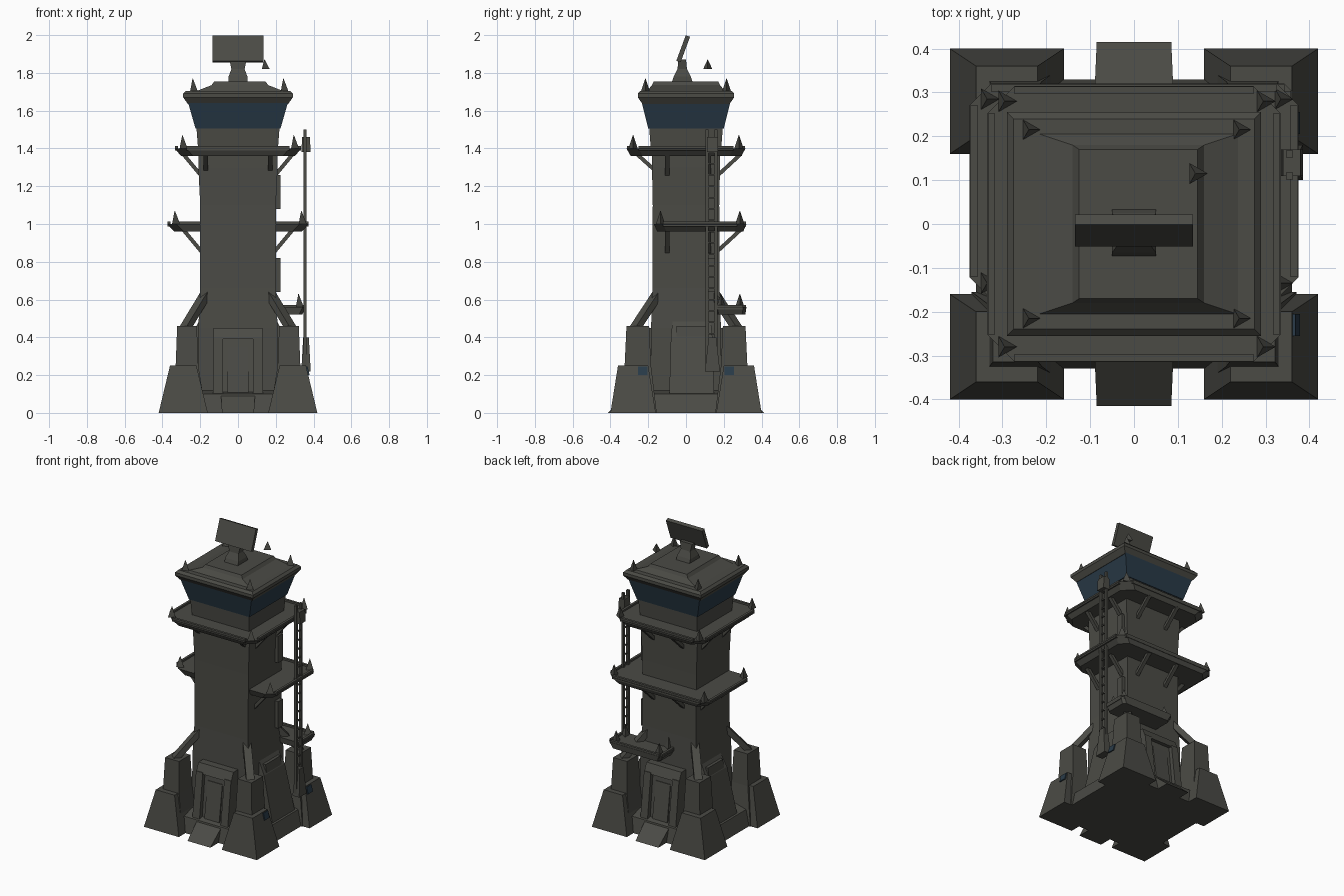
import bpy, bmesh, math
from itertools import product
from mathutils import Vector

default_cube = bpy.data.objects.get("Cube")
if default_cube:
    bpy.data.objects.remove(default_cube, do_unlink=True)


def material(name, red, green, blue):
    made = bpy.data.materials.new(name)
    made.use_nodes = True
    made.diffuse_color = (red, green, blue, 1)
    shader = made.node_tree.nodes["Principled BSDF"]
    shader.inputs["Base Color"].default_value = made.diffuse_color
    return made


STONE = material("dark grey stone", .07, .07, .06)
GLASS = material("dark blue glass", .022, .043, .065)
SIDES = (-1, 1)
CORNERS = list(product(SIDES, SIDES))


def loft(name, rings, paint=STONE):
    """Skin a stack of matching point rings and cap both ends."""
    mesh_builder = bmesh.new()
    loops = [[mesh_builder.verts.new(point) for point in ring] for ring in rings]
    for lower, upper in zip(loops, loops[1:]):
        for i in range(len(lower)):
            mesh_builder.faces.new((lower[i - 1], lower[i], upper[i], upper[i - 1]))
    mesh_builder.faces.new(loops[0])
    mesh_builder.faces.new(loops[-1])
    bmesh.ops.recalc_face_normals(mesh_builder, faces=mesh_builder.faces)
    mesh = bpy.data.meshes.new(name)
    mesh_builder.to_mesh(mesh)
    mesh_builder.free()
    mesh.materials.append(paint)
    part = bpy.data.objects.new(name, mesh)
    bpy.context.collection.objects.link(part)


def outline(width, depth, height, x=0, y=0, cut=0):
    """Rectangle of half width and half depth, its corners cut off if asked."""
    points = []
    for sx, sy in ((-1, -1), (1, -1), (1, 1), (-1, 1)):
        along_x = (x + sx * (width - cut), y + sy * depth, height)
        along_y = (x + sx * width, y + sy * (depth - cut), height)
        pair = [along_x, along_y] if sx == -sy else [along_y, along_x]
        points += pair if cut else pair[:1]
    return points


def tiers(name, *levels, x=0, y=0, cut=0, paint=STONE):
    """Stacked sections, each given as half width, half depth and height."""
    loft(name, [outline(*level, x, y, cut) for level in levels], paint)


def bar(name, start, end, width, depth, paint=STONE):
    """Rectangular beam between two points."""
    start, end = Vector(start), Vector(end)
    along = (end - start).normalized()
    across = along.cross(Vector((0, 0, 1))).normalized()
    raised = across.cross(along)
    section = outline(width, depth, 0)
    rings = [[point + across * u + raised * v for u, v, _ in section] for point in (start, end)]
    loft(name, rings, paint)


def shard(name, x, y, base, height=.07, radius=.028):
    """Three-sided broken point."""
    def triangle(size, z):
        turns = [math.tau * i / 3 for i in range(3)]
        return [(x + size * math.cos(a), y + size * math.sin(a), z) for a in turns]
    loft(name, [triangle(radius, base), triangle(radius / 20, base + height)])


def walkway(name, width, depth, top, x=0, y=0):
    """Chamfered deck with low kerbs and broken posts on its corners."""
    cut = depth / 5
    tiers(name + "_deck", (width * .9, depth * .93, top - .04), (width, depth, top),
          x=x, y=y, cut=cut)
    for side in SIDES:
        edge_x, edge_y = x + side * (width - .01), y + side * (depth - .01)
        inset_x, inset_y = width - cut, depth - cut
        bar(name + "_side_kerb", (edge_x, y - inset_y, top), (edge_x, y + inset_y, top), .008, .012)
        if side > 0 or y == 0:
            bar(name + "_end_kerb", (x - inset_x, edge_y, top), (x + inset_x, edge_y, top), .008, .012)
    for sx, sy in CORNERS:
        shard(name + "_post", x + sx * (width - .04), y + sy * (depth - .035), top)


# Shaft and flared base
tiers("shaft", (.21, .19, 0), (.21, .185, .45), (.2, .178, .66), (.2, .176, 1.1),
      (.21, .18, 1.3), (.21, .18, 1.4))
tiers("plinth", (.36, .33, 0), (.33, .31, .1), (.25, .22, .12))

# Corner buttresses: low foot, tall pier and diagonal brace
for sx, sy in CORNERS:
    place = dict(x=sx * .29, y=sy * .28)
    tiers("buttress_foot", (.13, .12, 0), (.07, .08, .25), **place)
    place = dict(x=sx * .27, y=sy * .255)
    tiers("buttress_pier", (.1, .1, 0), (.06, .07, .25), (.052, .06, .46), **place)
    bar("buttress_brace", (sx * .285, sy * .275, .44), (sx * .17, sy * .15, .63), .025, .018)

# Sloped bays and panels on both flanks
tiers("side_bay", (.33, .12, .05), (.25, .11, .4), (.2, .1, .5), y=.03)
tiers("bay_panel", (.29, .08, .1), (.24, .08, .46), y=.03)

# Matching front and back doorways, each part running through the base
for side in SIDES:
    tiers("door_jamb", (.027, .31, 0), (.025, .26, .4), x=side * .105)
tiers("door_lintel", (.13, .26, .39), (.13, .235, .45))
tiers("door", (.08, .28, 0), (.08, .235, .4))
tiers("door_panel", (.055, .28, .1), (.055, .245, .35))
tiers("ramp", (.085, .415, 0), (.09, .3, .1))

# Decks: all round, open at the front, and a back landing
walkway("upper_walkway", .335, .315, 1.4)
walkway("middle_walkway", .375, .245, 1, y=.075)
walkway("lower_landing", .2, .085, .56, x=.16, y=.235)

# Diagonal brackets below the decks
for deck, side, offset in product((.97, 1.37), SIDES, (-.1, .12)):
    bar("side_bracket", (side * .19, offset, deck - .12), (side * .29, offset, deck), .012, .01)
    bar("back_bracket", (offset, .16, deck - .12), (offset, .29, deck), .012, .01)
for side in SIDES:
    bar("front_bracket", (side * .17, -.16, 1.28), (side * .17, -.26, 1.37), .012, .01)

# Ladder beside the tower, with conduit boxes on the wall behind it
for rail in (.11, .16):
    tiers("ladder_rail", (.008, .008, .22), (.008, .008, 1.5), x=.355, y=rail)
for step in range(20):
    height = .3 + step * .06
    bar("ladder_rung", (.355, .11, height), (.355, .16, height), .004, .004)
tiers("ladder_foot", (.025, .04, .22), (.015, .02, .4), x=.36, y=.14)
tiers("ladder_head", (.025, .03, 1.38), (.02, .03, 1.46), x=.36, y=.14)
for base in (.64, 1.08):
    tiers("conduit_box", (.02, .025, base), (.02, .025, base + .18), x=.205, y=.13)

# Control cab with flared windows and a rimmed roof
tiers("cab_wall", (.21, .185, 1.38), (.22, .195, 1.51))
tiers("cab_windows", (.225, .2, 1.505), (.265, .235, 1.645), paint=GLASS)
tiers("roof", (.265, .23, 1.635), (.29, .255, 1.67), (.29, .255, 1.69), (.275, .24, 1.705))
tiers("roof_hump", (.24, .21, 1.7), (.15, .18, 1.735), (.135, .17, 1.755), x=.01)
for sx, sy in CORNERS:
    shard("roof_post", sx * .24, sy * .215, 1.7)

# Radar panel on its stand, with a loose shard beside it
tiers("radar_stand", (.05, .055, 1.75), (.05, .045, 1.78), (.035, .025, 1.82), (.045, .02, 1.87), y=-.02)
bar("radar_panel", (0, -.04, 1.86), (0, .01, 1.995), .135, .012)
shard("loose_shard", .14, .115, 1.82, height=.05)

# Small blue plates on the outer slope of two feet
for side in SIDES:
    bar("foot_plate", (.375, side * .23, .2), (.364, side * .23, .245), .025, .004, GLASS)
